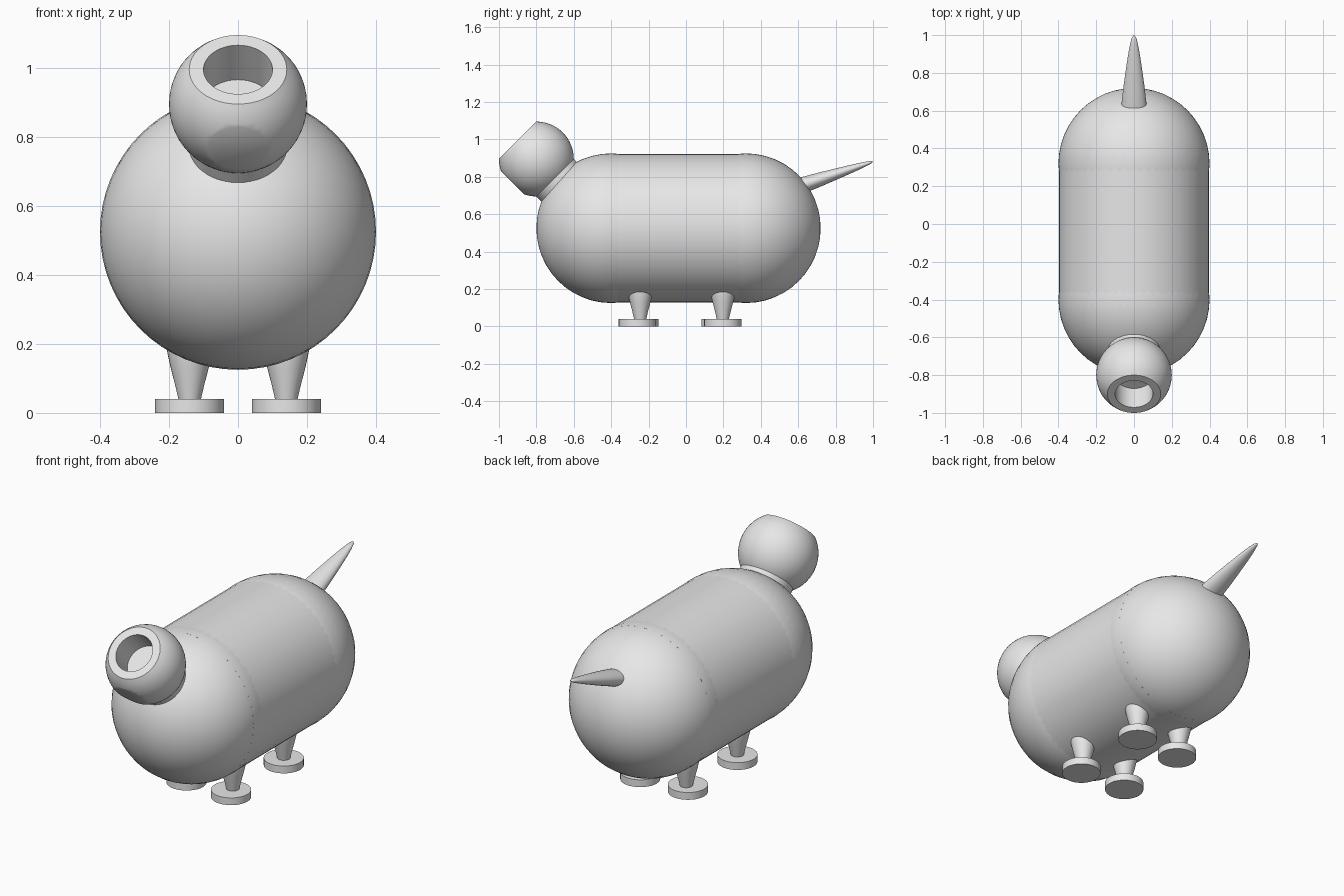
import bpy, bmesh
from math import sin, cos, pi, radians
from mathutils import Vector, Matrix

cube = bpy.data.objects.get("Cube")
if cube:
    bpy.data.objects.remove(cube, do_unlink=True)

grey = bpy.data.materials.new("plain grey")
grey.use_nodes = True
GREY = (0.8, 0.8, 0.8, 1)
grey.diffuse_color = GREY
grey.node_tree.nodes["Principled BSDF"].inputs["Base Color"].default_value = GREY


def lathe(name, profile, origin, axis=(0, 0, 1), scale=(1, 1, 1), steps=48, cut=None):
    """Spin (radius, height) points about an axis; cut = (distance, normal) slices a flat."""
    bm = bmesh.new()
    verts = [bm.verts.new((r, 0, h)) for r, h in profile]
    edges = [bm.edges.new(pair) for pair in zip(verts, verts[1:])]
    bmesh.ops.spin(bm, geom=verts + edges, cent=(0, 0, 0), axis=(0, 0, 1),
                   angle=2 * pi, steps=steps)
    bmesh.ops.remove_doubles(bm, verts=bm.verts, dist=0.0001)
    turn = Vector(axis).to_track_quat('Z', 'Y').to_matrix().to_4x4()
    bm.transform(turn @ Matrix.Diagonal((*scale, 1)))
    if cut:
        normal = Vector(cut[1]).normalized()
        sliced = bmesh.ops.bisect_plane(
            bm, geom=bm.verts[:] + bm.edges[:] + bm.faces[:],
            plane_co=normal * cut[0], plane_no=normal, clear_outer=True)
        rim = [e for e in sliced["geom_cut"] if isinstance(e, bmesh.types.BMEdge)]
        bmesh.ops.holes_fill(bm, edges=rim, sides=0)
    bmesh.ops.recalc_face_normals(bm, faces=bm.faces)
    mesh = bpy.data.meshes.new(name)
    bm.to_mesh(mesh)
    bm.free()
    mesh.materials.append(grey)
    ob = bpy.data.objects.new(name, mesh)
    ob.location = origin
    bpy.context.collection.objects.link(ob)
    bpy.ops.object.select_all(action='DESELECT')
    bpy.context.view_layer.objects.active = ob
    ob.select_set(True)
    bpy.ops.object.shade_smooth_by_angle(angle=radians(30))
    return ob


def arc(radius, start, end, count=24):
    """Points of a circular arc, angles measured from the top pole."""
    angles = [radians(start + (end - start) * i / count) for i in range(count + 1)]
    return [(radius * sin(a), radius * cos(a)) for a in angles]


def cylinder(radius, low, high):
    return [(0, low), (radius, low), (radius, high), (0, high)]


# Body: a barrel with a ball at each end
MID = 0.525
lathe("barrel", cylinder(0.398, -0.435, 0.355), (0, 0, MID), axis=(0, 1, 0))
lathe("chest", arc(0.4, 0, 180), (0, -0.4, MID), axis=(0, 1, 0), steps=64)
lathe("rump", arc(0.4, 0, 180), (0, 0.32, MID), axis=(0, 1, 0), steps=64)

# Head: ball with a round mouth bored to its centre and a flat chin
HEAD = (0, -0.8, 0.895)
UP_FRONT = (0, -1, 1)
mouth = [(0, 0), (0.1, 0), (0.1, 0.1414)]
lathe("head", mouth + arc(0.2, 45, 180), HEAD, axis=UP_FRONT, steps=64,
      cut=(0.18, (0, -1, -1)))
lathe("neck", cylinder(0.142, -0.24, -0.12), HEAD, axis=UP_FRONT)

# Tail: a flattened, round-tipped taper
taper = [(0, 0), (1.12, 0), (1, 0.1), (0.87, 0.18), (0.7, 0.265), (0.47, 0.37),
         (0.3, 0.43), (0.17, 0.463), (0, 0.476)]
lathe("tail", taper, (0, 0.55, 0.73), axis=(0, 0.95, 0.32),
      scale=(0.065, 0.042, 1), steps=32)

# Legs and disc feet
leg = [(0, 0.02), (0.028, 0.02), (0.042, 0.08), (0.055, 0.13), (0.066, 0.18),
       (0.07, 0.24), (0, 0.24)]
for side, x in (("left", 0.14), ("right", -0.14)):
    shift = -0.007 if x > 0 else 0.007
    for end, y, foot_y in (("front", -0.245, -0.253), ("back", 0.197, 0.19)):
        toe = -shift if end == "back" else shift
        lathe(f"{end}_{side}_leg", leg, (x, y, 0), steps=32)
        lathe(f"{end}_{side}_foot", cylinder(0.1, 0, 0.04), (x, foot_y + toe, 0), steps=32)
